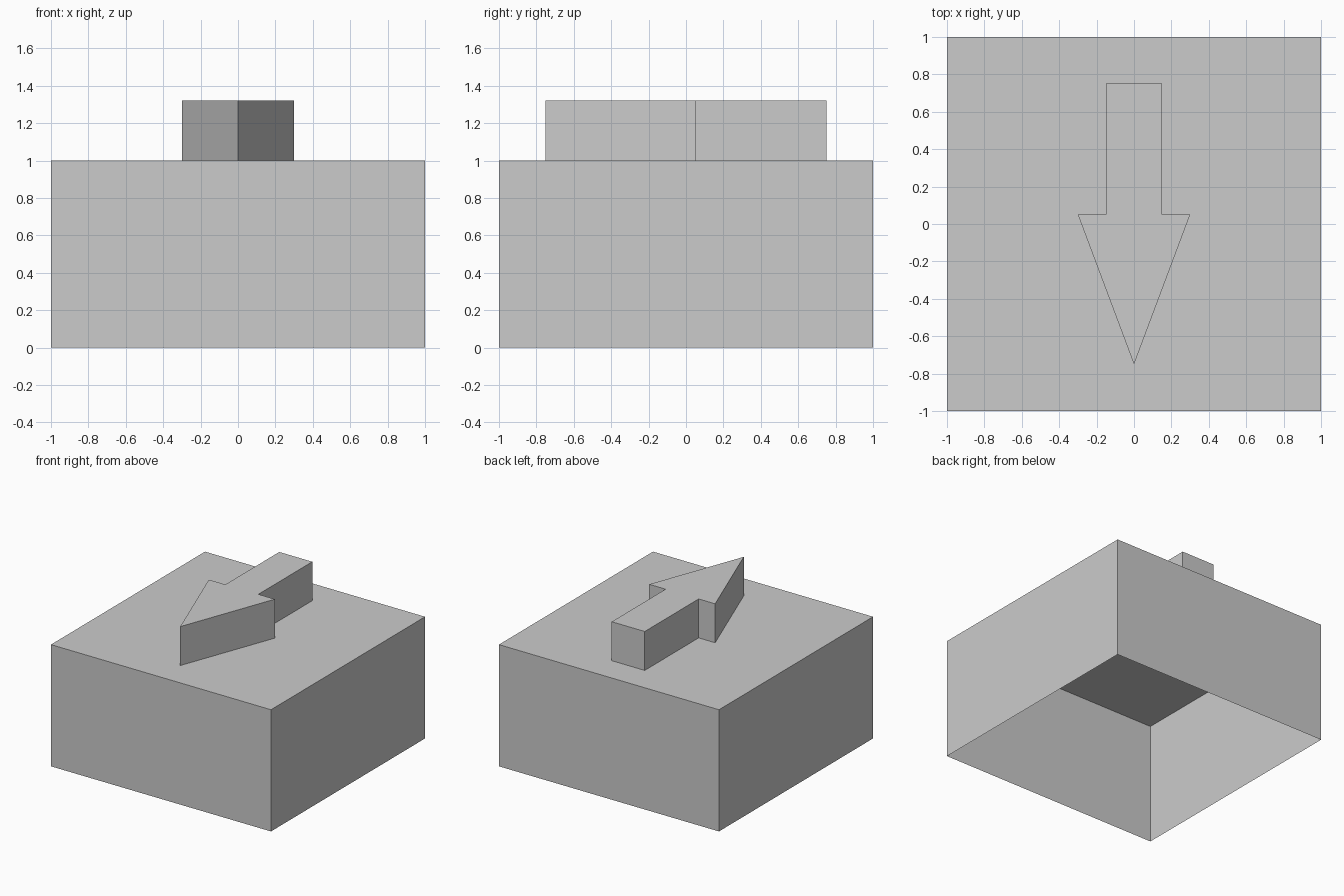
import bpy
import bmesh

if "Cube" in bpy.data.objects:
    bpy.data.objects.remove(bpy.data.objects["Cube"])


def open_prism(name, outline, z0, z1):
    """Thin-walled upright prism: side walls and a top, open underneath."""
    bm = bmesh.new()
    base = bm.faces.new([bm.verts.new((x, y, z0)) for x, y in outline])
    top = bmesh.ops.extrude_face_region(bm, geom=[base], use_keep_orig=True)
    moved = [v for v in top["geom"] if isinstance(v, bmesh.types.BMVert)]
    bmesh.ops.translate(bm, verts=moved, vec=(0, 0, z1 - z0))
    # Orient while closed, then remove the underside
    bmesh.ops.recalc_face_normals(bm, faces=bm.faces[:])
    under = [f for f in bm.faces if all(abs(v.co.z - z0) < 1e-5 for v in f.verts)]
    bmesh.ops.delete(bm, geom=under, context="FACES_ONLY")
    mesh = bpy.data.meshes.new(name)
    bm.to_mesh(mesh)
    bm.free()
    obj = bpy.data.objects.new(name, mesh)
    bpy.context.collection.objects.link(obj)
    return obj


# Hollow block, open at the bottom
open_prism("block", [(-1, -1), (1, -1), (1, 1), (-1, 1)], 0, 1)

# Raised arrow pointing to the front: half outline mirrored across x
half = [(0.30, 0.05), (0.15, 0.05), (0.15, 0.75)]
arrow = [(0, -0.75)] + half + [(-x, y) for x, y in reversed(half)]
open_prism("arrow", arrow, 1, 1.32)
